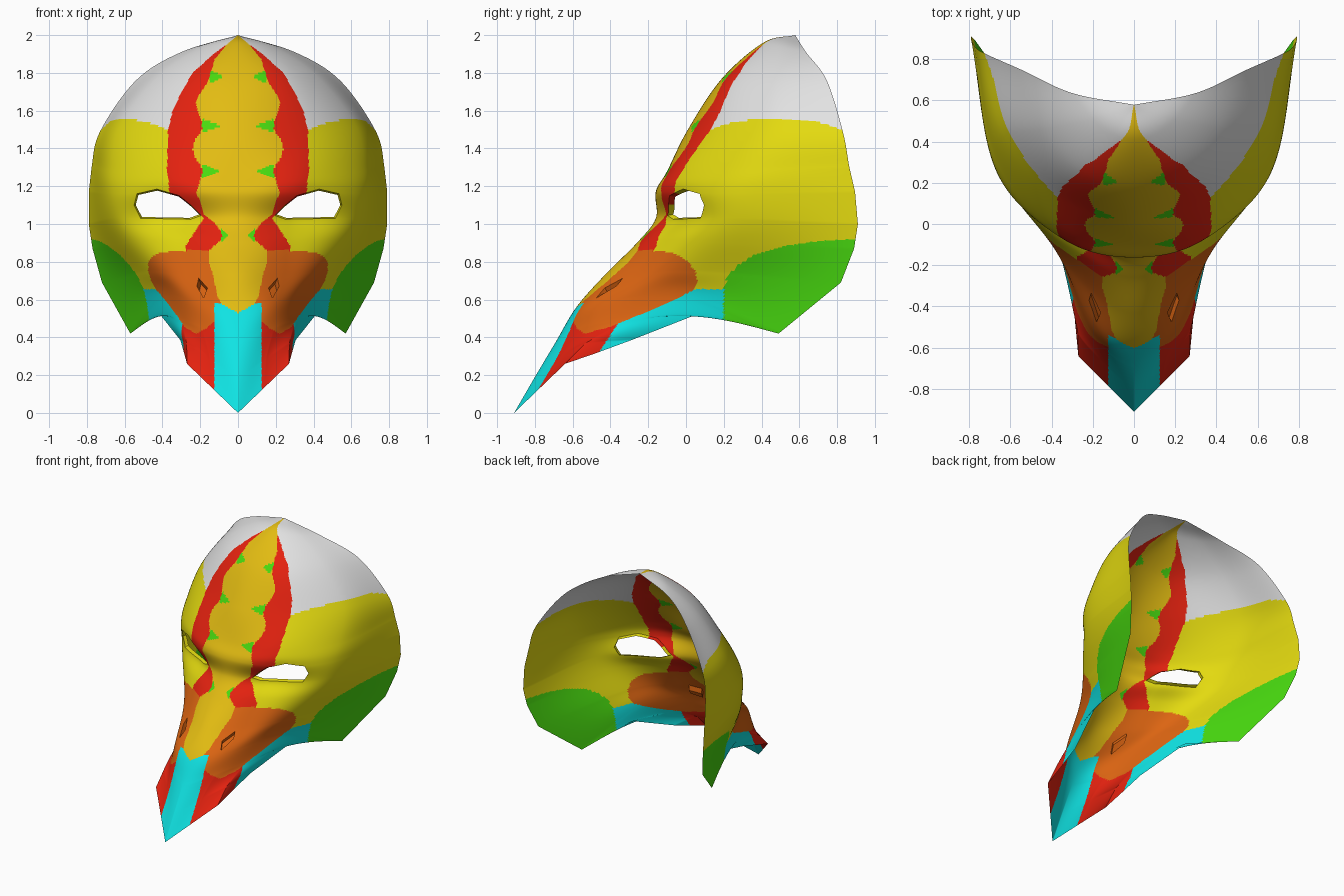
import bpy, bmesh
from mathutils import Vector

if "Cube" in bpy.data.objects:
    bpy.data.objects.remove(bpy.data.objects["Cube"])

# ---------- colours ----------
COLOURS = [("gold", (.76, .50, .006)), ("yellow", (.77, .70, .005)), ("red", (.78, .016, .005)),
           ("orange", (.72, .13, .006)), ("cyan", (.005, .77, .77)), ("green", (.065, .70, .005)),
           ("white", (.76, .76, .76))]
GOLD, YELLOW, RED, ORANGE, CYAN, GREEN, WHITE = range(7)

# ---------- half cross-sections: centre line to outer edge, crown to beak tip ----------
ROWS = [
    [(0, .578, 2.0)] * 4,
    [(0, .41, 1.96), (.10, .435, 1.95), (.20, .51, 1.935), (.30, .635, 1.91)],
    [(0, .19, 1.77), (.24, .25, 1.77), (.43, .46, 1.77), (.54, .745, 1.76)],
    [(0, .01, 1.50), (.37, .13, 1.50), (.63, .43, 1.51), (.73, .83, 1.49)],
    [(0, -.10, 1.28), (.36, -.03, 1.28), (.67, .31, 1.28), (.775, .865, 1.3)],
    [(0, -.16, 1.17), (.33, -.08, 1.17), (.665, .25, 1.16), (.79, .895, 1.17)],
    [(0, -.16, 1.03), (.28, -.05, 1.03), (.635, .21, 1.03), (.79, .91, 1.0)],
    [(0, -.26, .90), (.26, -.145, .92), (.575, .14, .91), (.77, .89, .87)],
    [(0, -.43, .73), (.25, -.28, .73), (.475, .05, .75), (.72, .82, .69)],
    [(0, -.58, .56), (.21, -.47, .58), (.40, -.03, .62), (.57, .49, .42)],
    [(0, -.69, .375), (.19, -.555, .45), (.305, -.32, .49), (.42, .08, .53)],
    [(0, -.80, .19), (.15, -.67, .29), (.272, -.53, .37), (.305, -.29, .385)],
    [(0, -.91, 0), (.135, -.775, .13), (.27, -.64, .26), (.285, -.48, .315)],
]
ROWS = [[Vector(p) for p in r] for r in ROWS]


def spline(pts, t, symmetric=False):
    """Smooth curve through pts, t from 0 to len-1; symmetric ones cross x = 0 level."""
    i = min(int(t), len(pts) - 2)
    f = t - i
    b, c = pts[i], pts[i + 1]
    a = pts[i - 1] if i > 0 else 2 * b - c
    if symmetric and i == 0:
        a = Vector((-c.x, c.y, c.z))
    d = pts[i + 2] if i + 2 < len(pts) else 2 * c - b
    return b + .5 * f * ((c - a) + f * ((2 * a - 5 * b + 4 * c - d) + f * (3 * (b - c) + d - a)))


def straight(pts, t):
    i = min(int(t), len(pts) - 2)
    return pts[i].lerp(pts[i + 1], t - i)


def table(pts, v):
    """Linear lookup in ascending (key, value) pairs."""
    if v <= pts[0][0]:
        return pts[0][1]
    for (a, p), (b, q) in zip(pts, pts[1:]):
        if v <= b:
            return p + (q - p) * (v - a) / (b - a)
    return pts[-1][1]


def inside(poly, a, b):
    hit = False
    for (x1, y1), (x2, y2) in zip(poly, poly[1:] + poly[:1]):
        if (y1 > b) != (y2 > b) and a < x1 + (x2 - x1) * (b - y1) / (y2 - y1):
            hit = not hit
    return hit


# ---------- painted regions ----------
BAND = [(.53, 0), (.555, .05), (.58, .09), (.62, .11), (.72, .13), (.80, .155), (.86, .155),
        (.92, .085), (.94, .075), (1.0, .12), (1.05, .18), (1.17, .22), (1.25, .195), (1.28, .185),
        (1.31, .20), (1.36, .23), (1.40, .24), (1.45, .225), (1.49, .195), (1.52, .185), (1.56, .20),
        (1.61, .22), (1.66, .22), (1.72, .18), (1.78, .145), (1.81, .14), (1.87, .125), (1.95, .06), (2, 0)]
STRIPE = [(.84, .27), (.88, .28), (.95, .235), (1.03, .18), (1.10, .25), (1.14, .36), (1.3, .375),
          (1.5, .37), (1.6, .345), (1.7, .30), (1.8, .24), (1.9, .13), (1.95, .06), (1.96, 0)]
CROWN = [(.37, 1.50), (.5, 1.545), (.62, 1.56), (.67, 1.55), (.74, 1.485)]
CHEEK = [(.20, .65), (.22, .72), (.27, .78), (.35, .83), (.5, .88), (.7, .91), (.9, .92)]
BEAK_SIDE = [(-.64, .58), (-.58, .45), (-.54, .42), (-.40, .455), (-.1, .58), (.03, .645), (.06, .70),
             (.05, .75), (.0, .81), (-.08, .85), (-.18, .86), (-.30, .86), (-.5, .72)]
NOTCHES = [(1.78, .075, .15), (1.52, .085, .19), (1.28, .095, .19), (.94, .05, .09)]


def colour_of(p):
    x, y, z = abs(p.x), p.y, p.z
    for zn, x0, x1 in NOTCHES:
        if x0 < x < x1 and x < table(BAND, z) + .005 and abs(z - zn) < .037 * (x - x0) / (x1 - x0):
            return GREEN
    if z > .53 and x < table(BAND, z):
        return GOLD
    if z < .58 and x < .125:
        return CYAN
    if inside(BEAK_SIDE, y, z):
        return ORANGE
    if z > .84 and x < table(STRIPE, z):
        return RED
    if z > 1.45 and z > table(CROWN, x):
        return WHITE
    if y > .2 and z < table(CHEEK, y):
        return GREEN
    if z < .655 and y < .25:
        return RED if y < -.46 + (z - .32) * .65 else CYAN
    return YELLOW


# ---------- mask shell (half) ----------
NV, NU = 264, 129
bm = bmesh.new()
columns = list(zip(*ROWS))
grid = []
for j in range(NV + 1):
    v = j / NV * (len(ROWS) - 1)
    smooth = [spline(c, v) for c in columns]
    # the beak end and the lower rim run in straight segments
    beak = min(max(v - 10, 0), 1)
    controls = [s.lerp(straight(c, v), beak) for s, c in zip(smooth, columns)]
    rim_shift = straight(columns[3], v) - controls[3] if v > 4 else Vector()
    line = []
    for i in range(NU + 1):
        t = 3 * i / NU
        p = spline(controls, t, True).lerp(straight(controls, t), max(0, v - 10) / 2)
        p = p + rim_shift * (i / NU) ** 4
        if i == 0:
            p.x = 0
        line.append(bm.verts.new(p))
    grid.append(line)
for a, b in zip(grid, grid[1:]):
    for i in range(NU):
        bm.faces.new((a[i], b[i], b[i + 1], a[i + 1]))
bmesh.ops.remove_doubles(bm, verts=bm.verts, dist=1e-5)


def cut(poly, k):
    """Cut a convex outline into the shell; k is the second axis (1 = seen from top, 2 = from front)."""
    def point(q):
        return Vector((q[0], q[1], 0) if k == 1 else (q[0], 0, q[1]))
    axis = Vector((0, 0, 1)) if k == 1 else Vector((0, 1, 0))
    lo = [min(q[i] for q in poly) - .03 for i in (0, 1)]
    hi = [max(q[i] for q in poly) + .03 for i in (0, 1)]
    for q, r in zip(poly, poly[1:] + poly[:1]):
        faces = [f for f in bm.faces if any(lo[0] < w.co.x < hi[0] and lo[1] < w.co[k] < hi[1] for w in f.verts)
                 and f.calc_center_median().z < 1.3]
        geom = set(faces)
        for f in faces:
            geom.update(f.edges)
            geom.update(f.verts)
        bmesh.ops.bisect_plane(bm, geom=list(geom), dist=1e-6, plane_co=point(q),
                               plane_no=(point(r) - point(q)).cross(axis).normalized())
    found = []
    for f in bm.faces:
        c = f.calc_center_median()
        if c.z < 1.3 and inside(poly, c.x, c[k]):
            found.append(f)
    return found


# eye opening with a short rim turned inward
EYE = [(.195, 1.045), (.25, 1.10), (.31, 1.15), (.43, 1.185), (.535, 1.16), (.55, 1.10), (.515, 1.03), (.25, 1.025)]
bmesh.ops.delete(bm, geom=cut(EYE, 2), context='FACES')
rim = []
for e in bm.edges:
    m = (e.verts[0].co + e.verts[1].co) / 2
    if e.is_boundary and .15 < m.x < .6 and 1.0 < m.z < 1.2 and m.y < .3:
        rim.append(e)
new = bmesh.ops.extrude_edge_only(bm, edges=rim)["geom"]
for w in new:
    if isinstance(w, bmesh.types.BMVert):
        w.co += Vector(((.38 - w.co.x) * .05, .03, (1.1 - w.co.z) * .1))

# colours by rule, before the nostril pocket is sunk
for f in bm.faces:
    f.material_index = colour_of(f.calc_center_median())
    f.smooth = True

# nostril pocket
NOSTRIL = [(.162, -.43), (.182, -.475), (.218, -.37), (.208, -.335)]
floor = cut(NOSTRIL, 1)
for f in floor:
    f.material_index = ORANGE
res = bmesh.ops.extrude_face_region(bm, geom=floor)["geom"]
bmesh.ops.delete(bm, geom=[f for f in floor if f.is_valid], context='FACES')
for w in res:
    if isinstance(w, bmesh.types.BMVert):
        w.co += Vector((-.012, .02, -.03))

mesh = bpy.data.meshes.new("bird_mask")
bm.to_mesh(mesh)
bm.free()
mask = bpy.data.objects.new("bird_mask", mesh)
bpy.context.collection.objects.link(mask)
for name, rgb in COLOURS:
    mat = bpy.data.materials.new(name)
    mat.diffuse_color = (*rgb, 1)
    mat.use_nodes = True
    mat.node_tree.nodes["Principled BSDF"].inputs["Base Color"].default_value = mat.diffuse_color
    mesh.materials.append(mat)

bpy.context.view_layer.objects.active = mask
mask.select_set(True)
bpy.ops.object.shade_smooth_by_angle(angle=.6)

# other half
mirror = mask.modifiers.new("mirror", 'MIRROR')
mirror.use_clip = True
mirror.merge_threshold = .0005
